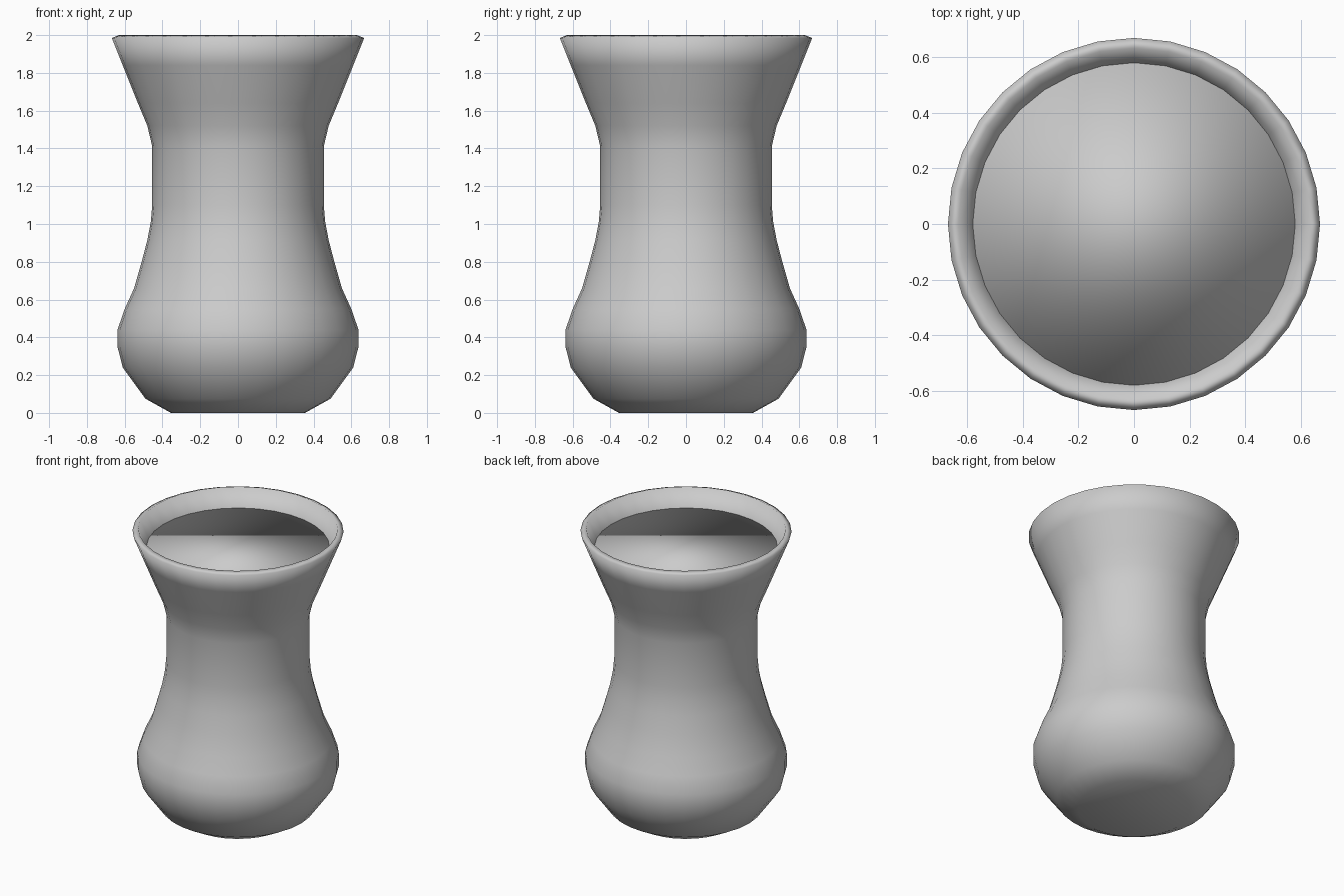
import bpy, bmesh, math

if "Cube" in bpy.data.objects:
    bpy.data.objects.remove(bpy.data.objects["Cube"])

SIDES = 32
WALL = 0.04


def material(name, colour):
    m = bpy.data.materials.new(name)
    m.diffuse_color = (*colour, 1)
    m.use_nodes = True
    m.node_tree.nodes["Principled BSDF"].inputs["Base Color"].default_value = m.diffuse_color
    return m


def lathe(name, profile, mat, cap_top=False):
    """Spin (radius, height) points round z, closing the bottom and optionally the top."""
    bm = bmesh.new()
    rings = [[bm.verts.new((r * math.cos(2 * math.pi * i / SIDES),
                            r * math.sin(2 * math.pi * i / SIDES), z))
              for i in range(SIDES)] for r, z in profile]
    for low, high in zip(rings, rings[1:]):
        for i in range(SIDES):
            j = (i + 1) % SIDES
            bm.faces.new((low[i], low[j], high[j], high[i]))
    bm.faces.new(rings[0][::-1])
    if cap_top:
        bm.faces.new(rings[-1])
    for f in bm.faces:
        f.smooth = True
    mesh = bpy.data.meshes.new(name)
    bm.to_mesh(mesh)
    bm.free()
    mesh.materials.append(mat)
    ob = bpy.data.objects.new(name, mesh)
    bpy.context.collection.objects.link(ob)
    return ob


grey = material("plain grey", (0.6, 0.6, 0.6))

# Waisted cup: rounded belly, straight neck, flared rim
outer = [(0.355, 0), (0.49, 0.075), (0.61, 0.24), (0.638, 0.35), (0.638, 0.44),
         (0.60, 0.55), (0.55, 0.66), (0.51, 0.80), (0.48, 0.915), (0.462, 1.01),
         (0.454, 1.10), (0.454, 1.41), (0.48, 1.52), (0.53, 1.64),
         (0.61, 1.84), (0.668, 1.985)]
cup = lathe("cup", outer, grey)
shell = cup.modifiers.new("wall", "SOLIDIFY")
shell.thickness = WALL
shell.offset = -1
shell.use_even_offset = True

# Liquid filling the cup, with a flat top just under the rim
inner = [(0.34, WALL + 0.002), (0.45, 0.10), (0.565, 0.26), (0.596, 0.36), (0.596, 0.43),
         (0.56, 0.53), (0.51, 0.65), (0.47, 0.79), (0.44, 0.905), (0.42, 1.0),
         (0.412, 1.10), (0.412, 1.42), (0.44, 1.54), (0.49, 1.66), (0.579, 1.875)]
lathe("liquid", inner, grey, cap_top=True)
